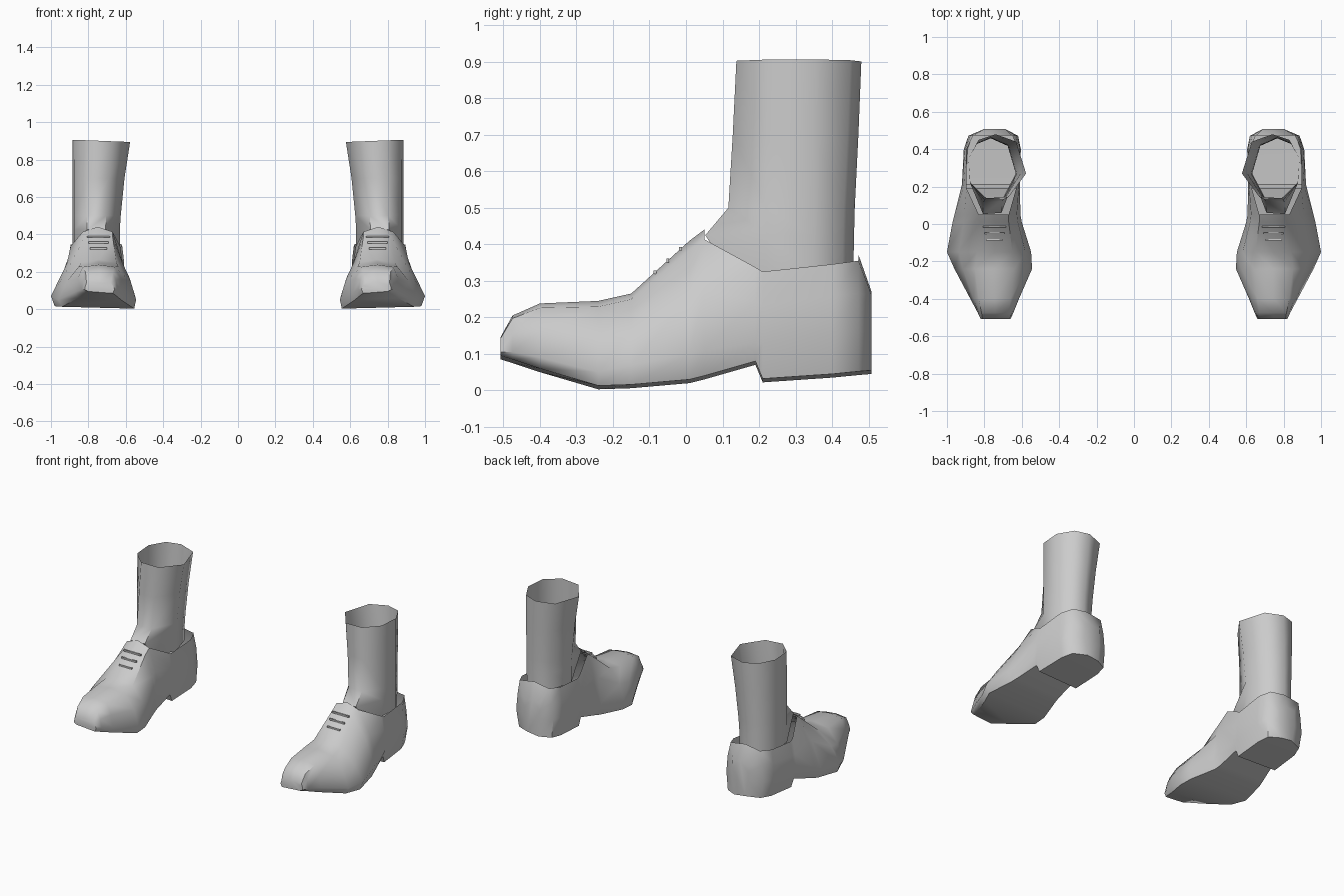
import bpy, bmesh, math

if "Cube" in bpy.data.objects:
    bpy.data.objects.remove(bpy.data.objects["Cube"])

grey = bpy.data.materials.new("grey")
grey.diffuse_color = (0.6, 0.6, 0.6, 1)
grey.use_nodes = True
grey.node_tree.nodes["Principled BSDF"].inputs["Base Color"].default_value = grey.diffuse_color


def make(name, verts, faces, angle):
    """Mesh object with a mirrored twin across x = 0."""
    me = bpy.data.meshes.new(name)
    me.from_pydata(verts, [], faces)
    bm = bmesh.new()
    bm.from_mesh(me)
    bmesh.ops.recalc_face_normals(bm, faces=bm.faces)
    bm.to_mesh(me)
    bm.free()
    me.materials.append(grey)
    ob = bpy.data.objects.new(name, me)
    bpy.context.collection.objects.link(ob)
    mod = ob.modifiers.new("pair", 'MIRROR')
    mod.use_mirror_merge = False
    bpy.ops.object.select_all(action='DESELECT')
    ob.select_set(True)
    bpy.context.view_layer.objects.active = ob
    bpy.ops.object.shade_smooth_by_angle(angle=math.radians(angle))
    return ob


# Shoe: cross-sections from toe to heel
# y, bottom z, widest z, top z, inner x, outer x, top inner x, top outer x
sections = [
    (-0.508, 0.085, 0.105, 0.145, 0.66, 0.82, 0.68, 0.81),
    (-0.475, 0.075, 0.105, 0.205, 0.645, 0.835, 0.67, 0.815),
    (-0.40, 0.05, 0.09, 0.238, 0.615, 0.875, 0.66, 0.83),
    (-0.24, 0.003, 0.05, 0.245, 0.545, 0.96, 0.64, 0.85),
    (-0.15, 0.006, 0.07, 0.265, 0.55, 1.0, 0.65, 0.84),
    (0.01, 0.02, 0.10, 0.41, 0.60, 0.97, 0.67, 0.82),
    (0.05, 0.03, 0.11, 0.44, 0.607, 0.96, 0.67, 0.83),
    (0.19, 0.07, 0.13, 0.355, 0.61, 0.925, 0.63, 0.895),
    (0.21, 0.022, 0.13, 0.342, 0.61, 0.92, 0.63, 0.895),
    (0.40, 0.035, 0.155, 0.362, 0.605, 0.91, 0.62, 0.895),
    (0.472, 0.042, 0.16, 0.372, 0.62, 0.885, 0.65, 0.86),
    (0.508, 0.045, 0.16, 0.27, 0.69, 0.80, 0.69, 0.80),
]
verts, faces = [], []
N = 9
for y, zb, zw, zt, xi, xo, ti, to in sections:
    h = zt - zw
    zm, zs = zw + 0.5 * h, zt - 0.08 * h
    mi, mo = xi + 0.3 * (ti - xi), xo + 0.4 * (to - xo)
    verts += [(xi + 0.01, y, zb), (xo - 0.02, y, zb + 0.01), (xo, y, zw),
              (mo, y, zm), (to, y, zs), ((ti + to) / 2, y, zt),
              (ti, y, zs), (mi, y, zm), (xi, y, zw)]
for s in range(len(sections) - 1):
    for k in range(N):
        if 6 <= s <= 9 and k in (4, 5):      # ankle opening
            continue
        a, b = s * N + k, s * N + (k + 1) % N
        faces.append((a, b, b + N, a + N))
last = (len(sections) - 1) * N
faces += [tuple(range(N)), tuple(range(last, last + N))]
shoe = make("shoe", verts, faces, 50)

# Leg: open tube, lower front flaring into the tongue
outline = [(0.67, 0.145), (0.79, 0.138), (0.875, 0.22), (0.885, 0.35),
           (0.83, 0.45), (0.74, 0.48), (0.63, 0.44), (0.577, 0.27)]
# z, inner-side shift, back shift, front shift
levels = [(0.90, 0, 0, 0), (0.70, 0.03, -0.008, -0.01),
          (0.50, 0.05, -0.018, -0.022), (0.425, 0.055, -0.02, -0.085),
          (0.32, 0.055, -0.022, -0.02)]
verts, faces = [], []
M = len(outline)
for z, inner, back, front in levels:
    for x, y in outline:
        w = max(0, (0.885 - x) / 0.308)
        dz = 0.01 * (0.5 - w) if z > 0.8 else 0
        verts.append((x + inner * w, y + (front if y < 0.2 else back if y > 0.4 else 0),
                      z + dz * 1.2))
for s in range(len(levels) - 1):
    for k in range(M):
        a, b = s * M + k, s * M + (k + 1) % M
        faces.append((a, b, b + M, a + M))
leg = make("leg", verts, faces, 60)

# Laces: thin bars lying across the instep
for i in range(3):
    y = -0.085 + 0.035 * i
    z = 0.265 + (y + 0.15) * 0.906
    w = 0.045 + 0.008 * i
    v = [(0.745 + sx * w, y + sy * 0.004, z + sz * 0.005)
         for sx in (-1, 1) for sy in (-1, 1) for sz in (-1, 1)]
    f = [(0, 1, 3, 2), (4, 5, 7, 6), (0, 1, 5, 4), (2, 3, 7, 6), (0, 2, 6, 4), (1, 3, 7, 5)]
    make("lace_%d" % (i + 1), v, f, 30)
